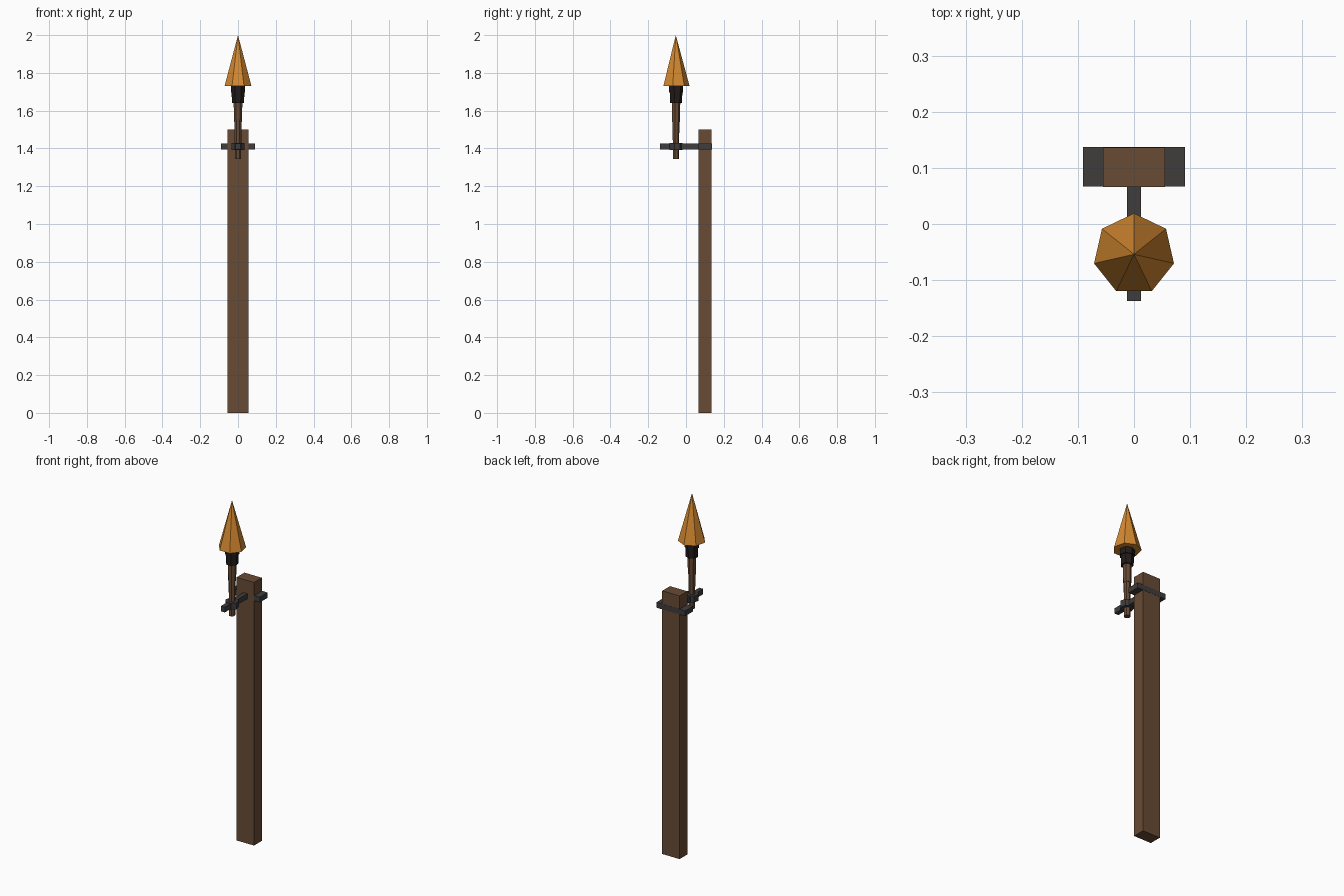
import bpy

if "Cube" in bpy.data.objects:
    bpy.data.objects.remove(bpy.data.objects["Cube"])


def material(name, color):
    mat = bpy.data.materials.new(name)
    mat.use_nodes = True
    mat.diffuse_color = (*color, 1)
    mat.node_tree.nodes["Principled BSDF"].inputs["Base Color"].default_value = (*color, 1)
    return mat


wood = material("brown wood", (0.14, 0.07, 0.035))
iron = material("dark iron", (0.05, 0.045, 0.045))
char = material("charred wrap", (0.016, 0.011, 0.009))
fire = material("orange flame", (0.66, 0.25, 0.03))

TORCH_Y = -0.054
SIDES = 7


def box(name, x, y, z, mat):
    """Box from a half width, a depth range and a height range."""
    bpy.ops.mesh.primitive_cube_add(size=1, location=(0, sum(y) / 2, sum(z) / 2))
    ob = bpy.context.object
    ob.name = name
    ob.scale = (2 * x, y[1] - y[0], z[1] - z[0])
    bpy.ops.object.transform_apply(location=False, rotation=False, scale=True)
    ob.data.materials.append(mat)


def taper(name, z, r_low, r_high, mat):
    """Faceted tapered cylinder on the torch axis, with a corner toward the back."""
    bpy.ops.mesh.primitive_cone_add(
        vertices=SIDES, radius1=r_low, radius2=r_high, depth=z[1] - z[0],
        location=(0, TORCH_Y, sum(z) / 2))
    ob = bpy.context.object
    ob.name = name
    ob.data.materials.append(mat)


# Post and the iron band around it
box("post", 0.055, (0.066, 0.136), (0, 1.5), wood)
box("post_band", 0.091, (0.067, 0.137), (1.395, 1.425), iron)

# Arm that carries the torch, with its ring
box("torch_arm", 0.0125, (-0.137, 0.07), (1.395, 1.425), iron)
taper("torch_ring", (1.391, 1.428), 0.036, 0.036, iron)

# Torch
taper("torch_handle_lower", (1.345, 1.56), 0.017, 0.019, wood)
taper("torch_handle_upper", (1.54, 1.65), 0.021, 0.024, wood)
taper("wrap_lower", (1.64, 1.71), 0.033, 0.035, char)
taper("wrap_upper", (1.695, 1.732), 0.039, 0.039, char)
taper("flame", (1.73, 2.0), 0.073, 0.0, fire)
